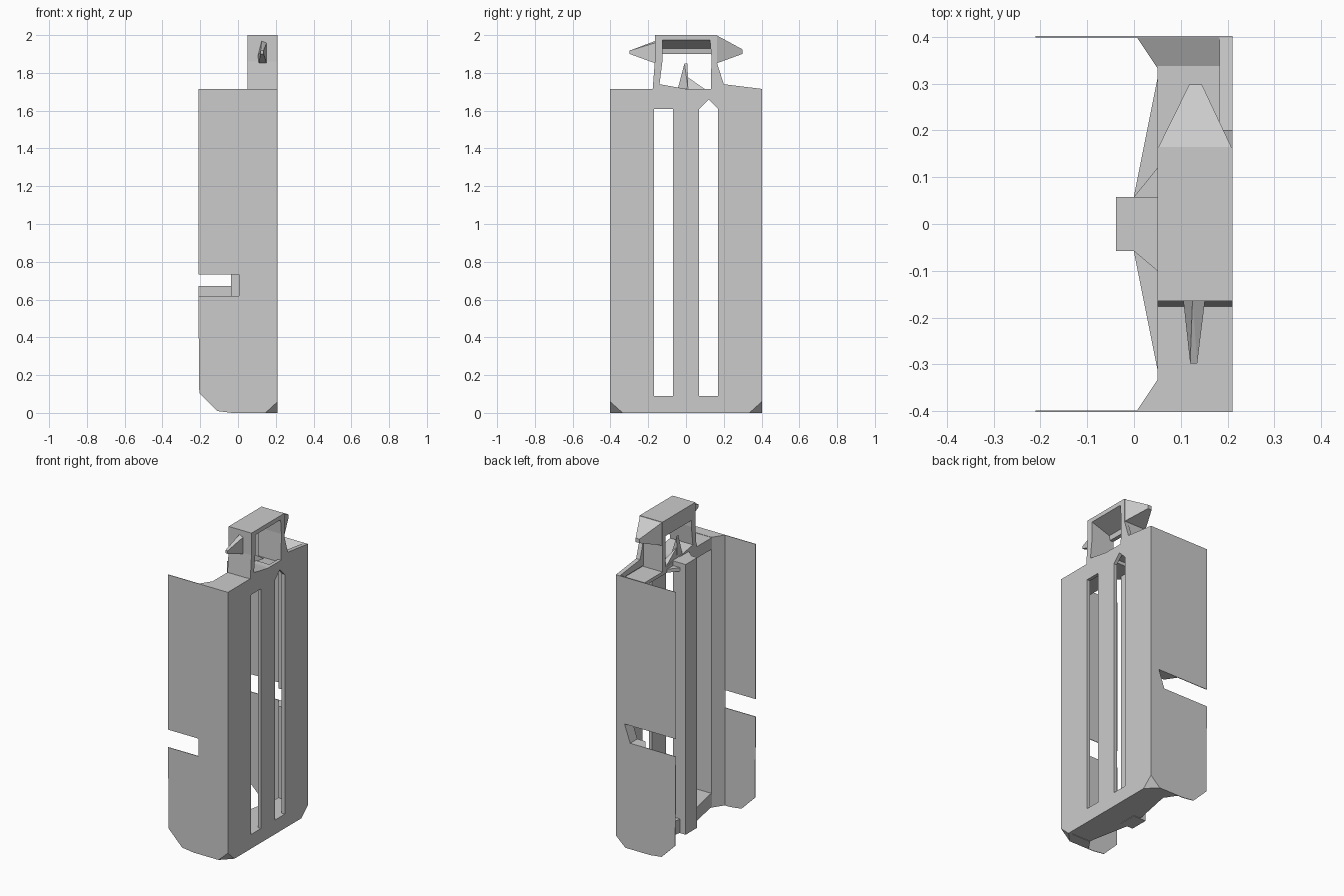
import bpy
import bmesh
from mathutils import Vector

cube = bpy.data.objects.get("Cube")
if cube:
    bpy.data.objects.remove(cube, do_unlink=True)

# Single plain material
grey = bpy.data.materials.new("plain_grey")
grey.use_nodes = True
grey.diffuse_color = (0.6, 0.6, 0.6, 1)
grey.node_tree.nodes["Principled BSDF"].inputs["Base Color"].default_value = (0.6, 0.6, 0.6, 1)


def finish(name, bm):
    bmesh.ops.recalc_face_normals(bm, faces=bm.faces)
    mesh = bpy.data.meshes.new(name)
    bm.to_mesh(mesh)
    bm.free()
    mesh.materials.append(grey)
    obj = bpy.data.objects.new(name, mesh)
    bpy.context.scene.collection.objects.link(obj)
    return obj


def prism(name, points, axis, low, high):
    """Extrude a flat outline along one axis."""
    place = {"x": lambda a, b: (low, a, b),
             "y": lambda a, b: (a, low, b),
             "z": lambda a, b: (a, b, low)}[axis]
    bm = bmesh.new()
    face = bm.faces.new([bm.verts.new(place(*p)) for p in points])
    shift = Vector([high - low if k == axis else 0 for k in "xyz"])
    new = bmesh.ops.extrude_face_region(bm, geom=[face])["geom"]
    bmesh.ops.translate(bm, vec=shift, verts=[v for v in new if isinstance(v, bmesh.types.BMVert)])
    return finish(name, bm)


def hull(name, points):
    bm = bmesh.new()
    for p in points:
        bm.verts.new(p)
    bmesh.ops.convex_hull(bm, input=bm.verts)
    return finish(name, bm)


def rect(a0, a1, b0, b1):
    return [(a0, b0), (a1, b0), (a1, b1), (a0, b1)]


def mirrored(half):
    """Close an outline by repeating it with the second coordinate negated."""
    return half + [(a, -b) for a, b in reversed(half)]


def at_y(y, outline):
    return [(x, y, z) for x, z in outline]


def cut(target, cutter):
    cutter.hide_render = True
    mod = target.modifiers.new("cut", "BOOLEAN")
    mod.operation = "DIFFERENCE"
    mod.solver = "EXACT"
    mod.object = cutter
    bpy.context.view_layer.objects.active = target
    bpy.ops.object.modifier_apply(modifier=mod.name)
    bpy.data.objects.remove(cutter, do_unlink=True)


# Channel-shaped shell: thin slotted wall with thick ends, open on one side
WALL, INNER, END, TOP = 0.21, 0.188, 0.402, 1.715
body = prism("slotted_shell", mirrored([(WALL, END), (0.004, END), (0.052, 0.33), (INNER, 0.33)])[::-1],
             "z", 0, TOP)

# Two tall slots, the rear one with a peaked top
cut(body, prism("front_slot", rect(-0.17, -0.07, 0.09, 1.61), "x", 0.1, 0.3))
cut(body, prism("back_slot", [(0.07, 0.09), (0.17, 0.09), (0.17, 1.61), (0.12, 1.66),
                              (0.07, 1.61)], "x", 0.1, 0.3))

# Sloped rear rim and the deep rear notch
cut(body, prism("rim", [(0.4, 1.716), (0.32, 1.675), (0.32, 1.73), (0.4, 1.73)], "x", -0.02, 0.185))
cut(body, prism("notch", [(-0.02, 0.672), (0.11, 0.672), (0.15, 0.784), (-0.02, 0.784)],
                "y", 0.3, 0.45))

# Clipped bottom corners
for s in (-1, 1):
    cut(body, hull("corner", [(0.22, s * 0.412, -0.01), (0.124, s * 0.412, -0.01),
                              (0.22, s * 0.314, -0.01), (0.22, s * 0.412, 0.078)]))

# Floor and ceiling closing the shell, with the column standing between
prism("floor", mirrored([(0.19, 0.34), (0.05, 0.34), (0.05, 0.31), (0, 0.06)]), "z", 0.003, 0.09)
prism("front_ceiling", [(0.19, -0.34), (0.05, -0.34), (0.05, -0.1), (0, -0.058), (0, 0.05),
                        (0.19, 0.05)], "z", 1.64, 1.713)
prism("back_ceiling", [(0.19, 0.05), (0, 0.05), (0, 0.058), (0.05, 0.12), (0.05, 0.34),
                       (0.19, 0.34)], "z", 1.662, 1.684)
prism("central_column", rect(-0.038, 0.05, -0.058, 0.058), "z", 0, 1.714)

# Thin end plates, each split by a notch
for side, y, notch in (("front", -END, 0.62), ("back", END - 0.004, 0.672)):
    prism(side + "_lower_plate", [(0.01, 0), (-0.03, 0), (-0.11, 0.01), (-0.205, 0.105),
                                  (-0.21, notch), (0.01, notch)], "y", y, y + 0.004)
    prism(side + "_upper_plate", rect(-0.21, 0.01, notch + 0.112, TOP), "y", y, y + 0.004)

# Handle: posts, roof with a sloped underside, and sill
prism("front_post", [(-0.165, 2), (-0.165, 1.86), (-0.182, 1.64), (-0.15, 1.64), (-0.14, 1.74),
                     (-0.125, 1.86), (-0.125, 2)], "x", 0.05, WALL)
prism("back_post", [(0.165, 2), (0.165, 1.67), (0.13, 1.67), (0.135, 1.88), (0.125, 2)],
      "x", 0.05, WALL)
prism("handle_roof", [(0.05, 2), (WALL, 2), (WALL, 1.973), (0.08, 1.93), (0.075, 1.9), (0.05, 1.9)],
      "y", -0.165, 0.165)
prism("handle_sill", [(-0.16, 1.7), (-0.14, 1.74), (0, 1.715), (0.14, 1.7), (0.14, 1.67), (0, 1.67)],
      "x", 0.05, WALL)
prism("rear_ridge", [(0.15, 1.69), (0.15, 1.85), (0.165, 1.85), (0.2, 1.74), (END, TOP),
                     (END, 1.69)], "x", 0.183, WALL)

# Fin standing inside the handle, with a low ridge behind it
hull("inner_fin", [(0.055, -0.045, 1.71), (0.055, 0.012, 1.71), (0.1, 0.012, 1.71),
                   (0.06, -0.008, 1.85), (0.06, 0.008, 1.85)])
hull("fin_ridge", [(0.055, 0, 1.7), (0.1, 0, 1.7), (0.055, 0.12, 1.7), (0.1, 0.12, 1.7),
                   (0.06, 0.005, 1.78)])

# Side spikes
hull("front_spike", at_y(-0.16, [(0.105, 1.89), (0.125, 1.97), (0.152, 1.96), (0.152, 1.85), (0.11, 1.85)])
     + at_y(-0.298, rect(0.12, 0.135, 1.9, 1.918)))
hull("back_spike", at_y(0.16, rect(0.05, WALL, 1.85, 2))
     + at_y(0.298, rect(0.118, 0.145, 1.9, 1.925)))
